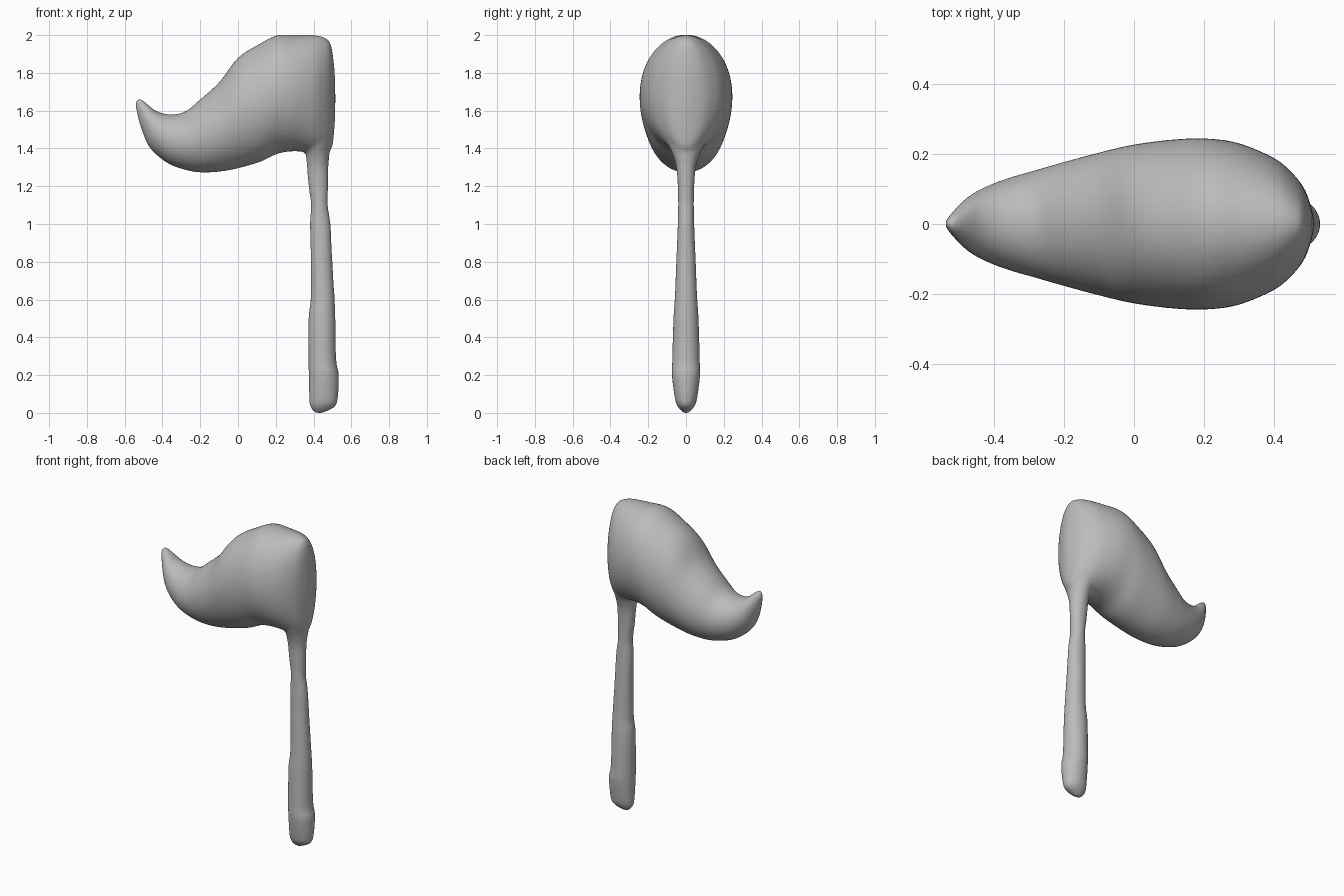
import bpy, bmesh, math
from mathutils import Vector

default_cube = bpy.data.objects.get("Cube")
if default_cube:
    bpy.data.objects.remove(default_cube, do_unlink=True)

SIDES = 48
STEPS = 4


def make_material(name, colour):
    material = bpy.data.materials.new(name)
    material.use_nodes = True
    material.diffuse_color = colour
    material.node_tree.nodes["Principled BSDF"].inputs["Base Color"].default_value = colour
    return material


def refine(sections):
    """Insert smooth in-between sections with a Catmull-Rom curve."""
    points = [Vector(section) for section in sections]
    result = []
    for i in range(len(points) - 1):
        before, start = points[max(i - 1, 0)], points[i]
        end, after = points[i + 1], points[min(i + 2, len(points) - 1)]
        for step in range(STEPS):
            t = step / STEPS
            tangent = (end - before) * t
            bend = (2 * before - 5 * start + 4 * end - after) * t ** 2
            twist = (3 * start - before - 3 * end + after) * t ** 3
            result.append(start + (tangent + bend + twist) / 2)
    return result + [points[-1]]


def loft(bm, sections, along_x):
    """Join elliptical rings given as (position, low, high, half width)."""
    rings = []
    for position, low, high, half_width in refine(sections):
        ring = []
        for k in range(SIDES):
            angle = math.tau * k / SIDES
            across = (low + high) / 2 + (high - low) / 2 * math.cos(angle)
            y = half_width * math.sin(angle)
            place = (position, y, across) if along_x else (across, y, position)
            ring.append(bm.verts.new(place))
        rings.append(ring)
    for lower, upper in zip(rings, rings[1:]):
        for k in range(SIDES):
            n = (k + 1) % SIDES
            bm.faces.new((lower[k], lower[n], upper[n], upper[k]))
    bm.faces.new(rings[0])
    bm.faces.new(rings[-1])


# Head: x position, underside z, top z, half width
head_sections = [
    (-.54, 1.61, 1.65, .01), (-.52, 1.53, 1.665, .035),
    (-.48, 1.425, 1.635, .075), (-.43, 1.365, 1.597, .105),
    (-.36, 1.315, 1.58, .132), (-.28, 1.287, 1.595, .155),
    (-.2, 1.273, 1.66, .178), (-.1, 1.277, 1.75, .205),
    (0, 1.295, 1.88, .228), (.12, 1.33, 1.957, .243),
    (.21, 1.372, 2, .245), (.3, 1.385, 2, .232),
    (.4, 1.375, 2, .19), (.45, 1.375, 1.99, .15),
    (.485, 1.385, 1.965, .107), (.503, 1.43, 1.89, .065),
    (.515, 1.57, 1.76, .02),
]

# Handle: z position, left x, right x, half width
handle_sections = [
    (0, .41, .45, .015), (.03, .383, .51, .042),
    (.07, .377, .528, .058), (.2, .374, .534, .075),
    (.28, .373, .52, .073), (.5, .373, .516, .067),
    (.6, .384, .512, .06), (.8, .385, .5, .052),
    (1, .38, .49, .044), (1.1, .386, .476, .042),
    (1.2, .373, .478, .044), (1.3, .365, .479, .052),
    (1.37, .358, .484, .072), (1.43, .34, .49, .1),
    (1.5, .33, .48, .13),
]

bm = bmesh.new()
loft(bm, head_sections, True)
loft(bm, handle_sections, False)
bmesh.ops.recalc_face_normals(bm, faces=bm.faces)
mesh = bpy.data.meshes.new("head_and_handle")
bm.to_mesh(mesh)
bm.free()

body = bpy.data.objects.new("head_and_handle", mesh)
bpy.context.collection.objects.link(body)
mesh.materials.append(make_material("plain grey", (.5, .5, .5, 1)))
for face in mesh.polygons:
    face.use_smooth = True

# Fuse the parts into one skin and soften the neck
fuse = body.modifiers.new("fuse", "REMESH")
fuse.mode = "VOXEL"
fuse.voxel_size = .01
fuse.use_smooth_shade = True
soften = body.modifiers.new("soften", "SMOOTH")
soften.factor = .5
soften.iterations = 8
